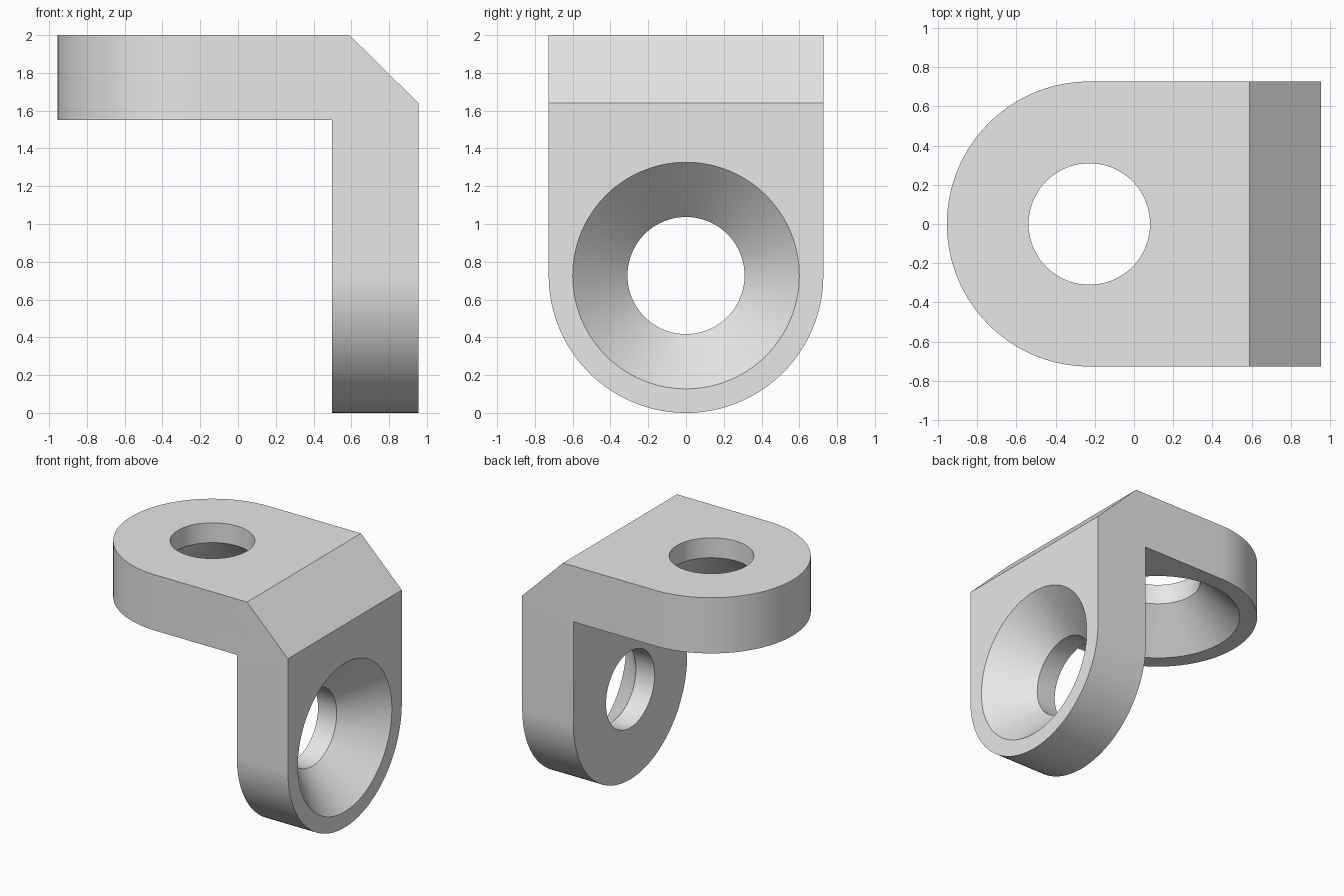
import bpy
import bmesh
import math

cube = bpy.data.objects.get("Cube")
if cube:
    bpy.data.objects.remove(cube, do_unlink=True)

EDGE = 0.955     # outer faces in x
WALL = 0.498     # inner face of the upright tab
UNDER = 1.55     # underside of the level tab
TOP = 2.0
R = 0.727        # half width and end radius
HOLE, SINK = 0.31, 0.6
STEPS = 80

grey = bpy.data.materials.new("light grey")
grey.diffuse_color = (0.8, 0.8, 0.8, 1)
grey.use_nodes = True
grey.node_tree.nodes["Principled BSDF"].inputs["Base Color"].default_value = (0.8, 0.8, 0.8, 1)


def make_object(name, bm):
    bmesh.ops.recalc_face_normals(bm, faces=bm.faces)
    mesh = bpy.data.meshes.new(name)
    bm.to_mesh(mesh)
    bm.free()
    mesh.materials.append(grey)
    obj = bpy.data.objects.new(name, mesh)
    bpy.context.collection.objects.link(obj)
    return obj


def loft(name, loops):
    """Skin a row of closed loops and cap both ends."""
    bm = bmesh.new()
    rings = [[bm.verts.new(p) for p in loop] for loop in loops]
    for a, b in zip(rings, rings[1:]):
        for i in range(len(a)):
            j = (i + 1) % len(a)
            bm.faces.new((a[i], a[j], b[j], b[i]))
    bm.faces.new(rings[0])
    bm.faces.new(rings[-1])
    bmesh.ops.recalc_face_normals(bm, faces=bm.faces)
    bmesh.ops.dissolve_limit(bm, angle_limit=math.radians(0.2),
                             verts=bm.verts, edges=bm.edges)
    return make_object(name, bm)


def section(angle):
    """Chamfered L section, its two ends following the round tab outline."""
    y = R * math.sin(angle)
    inset = R - R * math.cos(angle)
    outline = [(inset - EDGE, UNDER), (WALL, UNDER), (WALL, inset), (EDGE, inset),
               (EDGE, 1.64), (0.59, TOP), (inset - EDGE, TOP)]
    return [(x, y, z) for x, z in outline]


# Bracket body with two rounded tabs
bracket = loft("corner_bracket",
               [section(math.pi * (i / STEPS - 0.5)) for i in range(STEPS + 1)])


def cut_countersunk_hole(location, tilt):
    profile = [(SINK + 0.05, -0.05), (HOLE, SINK - HOLE), (HOLE, 0.6)]
    turns = [math.tau * i / STEPS for i in range(STEPS)]
    cutter = loft("hole_cutter", [[(r * math.cos(t), r * math.sin(t), z) for t in turns]
                                  for r, z in profile])
    cutter.location = location
    cutter.rotation_euler = (0, tilt, 0)
    cutter.hide_render = True
    cut = bracket.modifiers.new("hole", 'BOOLEAN')
    cut.operation = 'DIFFERENCE'
    cut.solver = 'EXACT'
    cut.object = cutter
    bpy.context.view_layer.objects.active = bracket
    bpy.ops.object.modifier_apply(modifier=cut.name)
    bpy.data.objects.remove(cutter, do_unlink=True)


# Countersinks open on the underside and on the outer upright face
cut_countersunk_hole((R - EDGE, 0, UNDER), 0)
cut_countersunk_hole((EDGE, 0, R), -math.pi / 2)

# Smooth curved walls, crisp edges
bpy.ops.object.select_all(action='DESELECT')
bracket.select_set(True)
bpy.context.view_layer.objects.active = bracket
bpy.ops.object.shade_smooth_by_angle(angle=math.radians(25))
